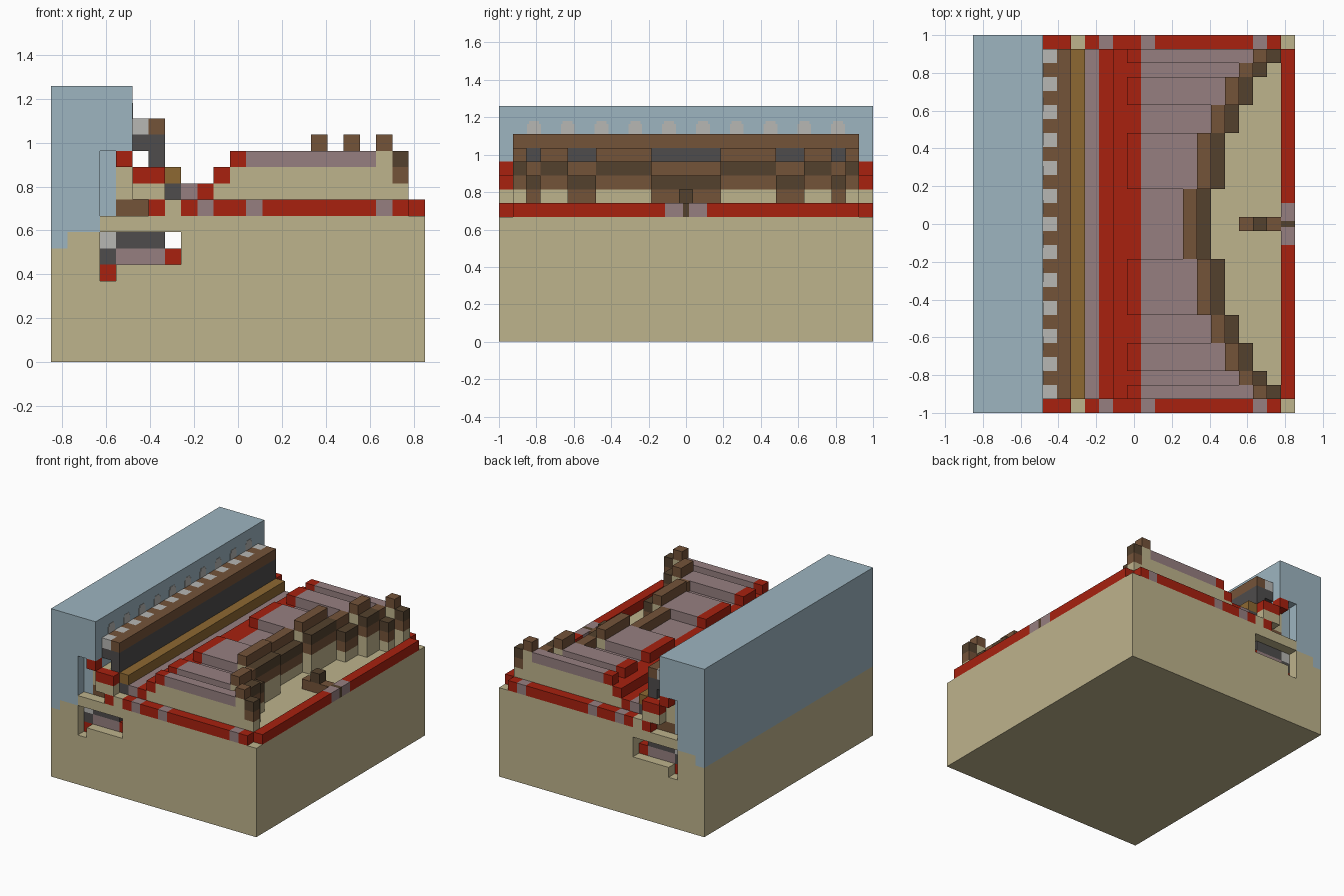
import bpy
import bmesh
from mathutils import Matrix, Vector

if "Cube" in bpy.data.objects:
    bpy.data.objects.remove(bpy.data.objects["Cube"])

# Everything sits on a grid of equal blocks, long axis is 27 blocks
LENGTH, WIDTH = 27, 23
UNIT = 2 / LENGTH
IN, OUT = 1, LENGTH - 1


def material(name, red, green, blue):
    def linear(value):
        value /= 255
        return value / 12.92 if value < 0.04 else ((value + 0.055) / 1.055) ** 2.4
    mat = bpy.data.materials.new(name)
    colour = (linear(red), linear(green), linear(blue), 1)
    mat.diffuse_color = colour
    mat.use_nodes = True
    mat.node_tree.nodes["Principled BSDF"].inputs["Base Color"].default_value = colour
    return mat


sand = material("sand", 190, 179, 140)
water = material("water", 157, 181, 192)
red = material("red", 168, 33, 15)
mauve = material("mauve", 150, 127, 128)
charcoal = material("charcoal", 78, 76, 76)
pale = material("pale grey", 183, 183, 180)
brown = material("brown", 116, 83, 57)
umber = material("dark brown", 83, 65, 45)
gold = material("gold", 141, 104, 50)


def part(name, mat, boxes):
    """One object from boxes, each given as x, y and z ranges in blocks."""
    mesh = bpy.data.meshes.new(name)
    bm = bmesh.new()
    for xs, ys, zs in boxes:
        low = Vector((xs[0] - WIDTH / 2, ys[0] - LENGTH / 2, zs[0]))
        high = Vector((xs[1] - WIDTH / 2, ys[1] - LENGTH / 2, zs[1]))
        centre = Matrix.Translation((low + high) / 2 * UNIT)
        size = Matrix.Diagonal(((high - low) * UNIT).to_4d())
        size[3][3] = 1
        bmesh.ops.create_cube(bm, size=1, matrix=centre @ size)
    bm.to_mesh(mesh)
    bm.free()
    mesh.materials.append(mat)
    obj = bpy.data.objects.new(name, mesh)
    bpy.context.collection.objects.link(obj)
    return obj


def span(start, size=1):
    return (start, start + size)


def strip(x, z, width=1, height=1):
    """Box running between the two end rows."""
    return (span(x, width), (IN, OUT), span(z, height))


def ends(x, z, width=1, height=1):
    """Matching boxes in the front and back rows."""
    return [(span(x, width), span(y), span(z, height)) for y in (0, OUT)]


FULL = (0, LENGTH)

# Ground block with a passage running through it
part("ground", sand, [
    ((0, WIDTH), FULL, (0, 5)),
    ((0, 3), FULL, (5, 7)),
    ((1, 3), FULL, (7, 8)),
    ((4, WIDTH), FULL, (5, 6)),
    ((8, WIDTH), FULL, (6, 9)),
    ((3, 8), FULL, (8, 9)),
])
part("passage_pale_beam", pale, [strip(3, 7)])
part("passage_dark_beams", charcoal, [strip(4, 7, 3), strip(3, 6)])
part("passage_floor", mauve, [strip(4, 6, 3)])
part("passage_red_beams", red, [strip(7, 6), strip(3, 5)])

# Tall water wall, notched at both ends
part("water_wall", water, [
    ((0, 1), FULL, (7, 8)),
    ((0, 3), FULL, (8, 17)),
    ((3, 5), FULL, (13, 17)),
    strip(3, 9, 1, 4),
    strip(4, 12),
])

# Pale painted spots on the water face
for i in range(10):
    y = LENGTH / 2 + (i - 4.5) * 2.44
    part("foam_spot", pale, [
        ((5, 5.03), (y - half, y + half), (15, top))
        for half, top in ((0.5, 15.7), (0.36, 15.95))])

# Supports beneath the long beam
part("beam_bank", sand, [strip(4, 10, 3), strip(4, 11, 3), strip(6, 9, 4), strip(7, 9)]
     + ends(5, 10, 2) + ends(7, 9))
part("bank_footing", brown, [strip(4, 9, 2)])
part("end_red_steps", red, ends(4, 12) + ends(5, 11, 2) + ends(6, 9))

# Long beam beside the water
part("beam_core", charcoal, [strip(5, 13, 2), strip(6, 12)])
part("beam_cap", brown, [strip(6, 14)]
     + [(span(5), span(y), span(14)) for y in range(IN + 1, OUT, 2)])
part("beam_teeth", pale,
     [(span(5), span(y), span(14)) for y in range(IN, OUT, 2)])
part("gold_ledge", gold, [strip(7, 11)])
part("dark_ledge", charcoal, [strip(7, 10)])

# Channel and lower red steps
part("channel_floor", mauve, [strip(8, 10)])
part("red_steps", red, [strip(9, 10), strip(10, 11)])
part("terrace_fill", sand, [strip(10, 9, 5, 2)])

# Curved stepped terrace: half widths of the groups, mirrored front to back.
# Alternate groups are one block higher and one block further out.
edges = [0, 2.5, 6.5, 8.5, 10.5, 11.5, 12.5]
for i, (near, far) in enumerate(zip(edges, edges[1:])):
    rise = i % 2
    wall = 15 + i
    top = 11 + rise
    for side in (-1, 1):
        middle = LENGTH / 2
        ys = tuple(sorted((middle + side * near, middle + side * far)))
        part("terrace_deck", mauve, [((12, wall), ys, span(top))])
        part("terrace_edge", red, [(span(11), ys, span(top))])
        part("terrace_body", sand, [
            ((11, wall + 1), ys, (9, top)),
            (span(wall), ys, span(top)),
            (span(wall + 1), ys, (9, top - 1)),
        ])
        part("parapet", brown, [
            (span(wall), ys, span(top + 1)),
            (span(wall + 1), ys, span(top - 1)),
        ])
        part("parapet_step", umber, [(span(wall + 1), ys, span(top))])

# Rails around the edge, with mauve blocks set in
part("side_rails", red, ends(8, 9) + ends(10, 9, 2) + ends(13, 9, 7) + ends(21, 9))
part("side_rail_blocks", mauve, ends(9, 9) + ends(12, 9) + ends(20, 9))
part("gate_rail", red, [(span(22), (IN, 12), span(9)), (span(22), (15, OUT), span(9))])
part("gate_blocks", mauve, [
    (span(22), (12, 13.3), span(9)), (span(22), (13.7, 15), span(9))])
part("gate_slot", umber, [(span(22), (13.3, 13.7), span(9))])

# Small stand in the yard
part("yard_plank", brown, [((19, 22), span(13), span(9))])
part("yard_post", umber, [(span(20), span(13), span(10))])
